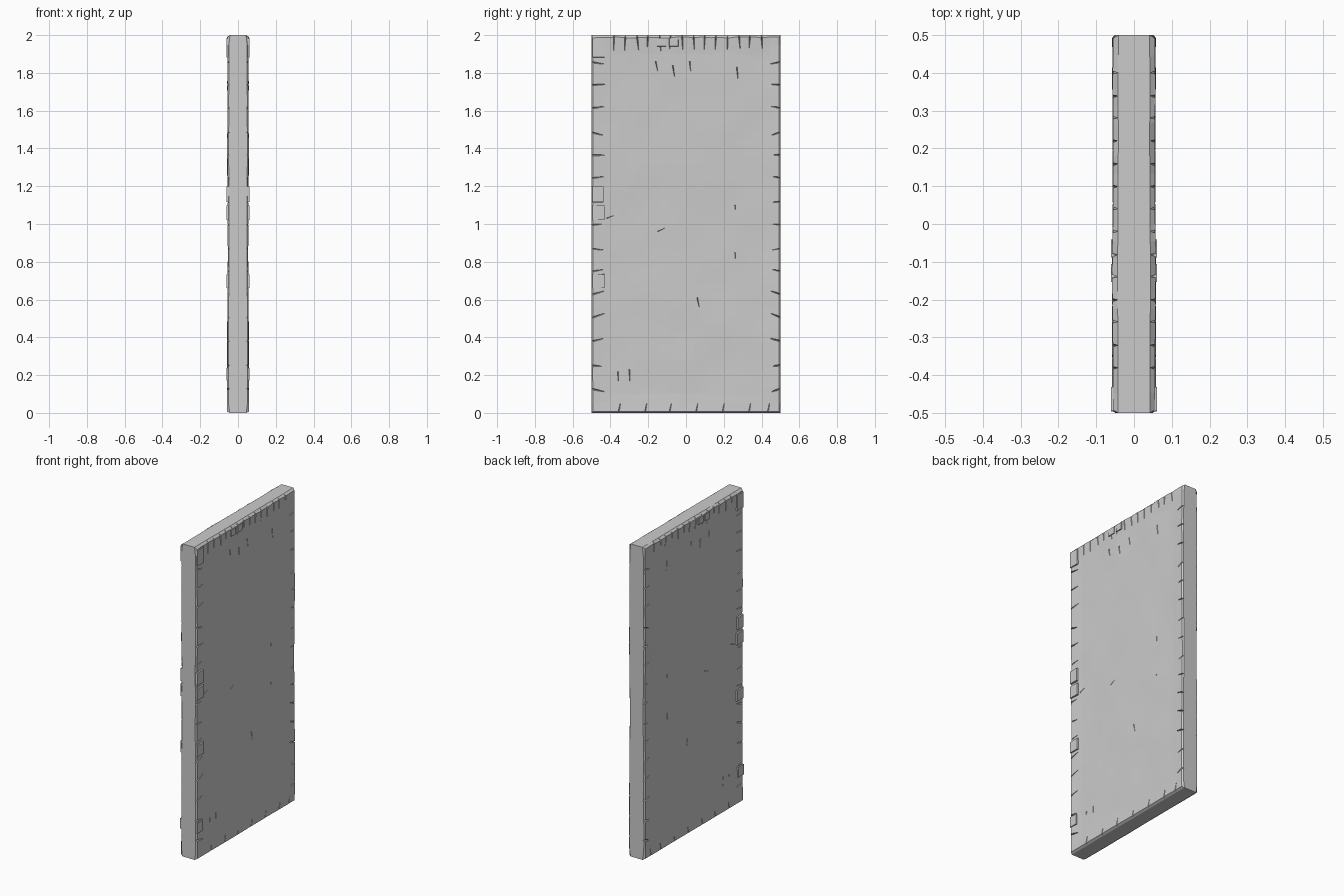
import bpy, bmesh, math, random
from mathutils import noise, Vector

if "Cube" in bpy.data.objects:
    bpy.data.objects.remove(bpy.data.objects["Cube"])

random.seed(4)
W, H = 0.5, 2.0
NY, NZ = 22, 44


def new_object(name, bm):
    bmesh.ops.recalc_face_normals(bm, faces=bm.faces)
    me = bpy.data.meshes.new(name)
    bm.to_mesh(me)
    bm.free()
    ob = bpy.data.objects.new(name, me)
    bpy.context.collection.objects.link(ob)
    return ob


def thickness(y, z):
    # half thickness: hollow middle, thicker worn rim
    edge = min(W - abs(y), z, H - z)
    rim = max(0.0, 1 - edge / 0.1)
    waist = 0.003 * math.exp(-((z - 0.95) / 0.3) ** 2)
    n = noise.noise(Vector((y * 5, z * 5, 2.3)))
    return 0.0525 + 0.0045 * rim - waist + 0.003 * n


# Worn slab: two uneven faces joined by chamfered sides
bm = bmesh.new()
rings = {}
for s in (-1, 1):
    grid = {}
    for i in range(NY + 1):
        for j in range(NZ + 1):
            y = -0.492 + 0.984 * i / NY
            z = 0.008 + 1.984 * j / NZ
            if 0 < i < NY and 0 < j < NZ:
                y += random.uniform(-0.01, 0.01)
                z += random.uniform(-0.01, 0.01)
            if j == NZ:
                z -= 0.008 * random.random()
            grid[i, j] = bm.verts.new((s * thickness(y, z), y, z))
    for i in range(NY):
        for j in range(NZ):
            bm.faces.new((grid[i, j], grid[i + 1, j], grid[i + 1, j + 1], grid[i, j + 1]))
    loop = ([(i, 0) for i in range(NY)] + [(NY, j) for j in range(NZ)]
            + [(i, NZ) for i in range(NY, 0, -1)] + [(0, j) for j in range(NZ, 0, -1)])
    ring = []
    for i, j in loop:
        v = grid[i, j].co
        y = math.copysign(W, v.y) if i in (0, NY) else v.y
        z = 0.0 if j == 0 else (H if j == NZ else v.z)
        drop = 0.014 if j in (0, NZ) else 0.007
        ring.append(bm.verts.new((v.x - s * drop, y, z)))
    for k in range(len(loop)):
        m = (k + 1) % len(loop)
        bm.faces.new((grid[loop[k]], grid[loop[m]], ring[m], ring[k]))
    rings[s] = ring
n = len(rings[1])
for k in range(n):
    m = (k + 1) % n
    bm.faces.new((rings[1][k], rings[1][m], rings[-1][m], rings[-1][k]))
slab = new_object("slab", bm)

# Edge nicks and surface scratches as tapered wedges
cut = bmesh.new()


def wedge(y0, z0, y1, z1, width, depth):
    a, b = Vector((0, y0, z0)), Vector((0, y1, z1))
    side = Vector((1, 0, 0)).cross(b - a).normalized() * width
    for s in (-1, 1):
        tri = []
        for p, d, k in ((a, depth, 1.0), (b, depth * 0.5, 0.6)):
            tri.append([cut.verts.new(p + side * k + Vector((s * 0.08, 0, 0))),
                        cut.verts.new(p - side * k + Vector((s * 0.08, 0, 0))),
                        cut.verts.new(p + Vector((s * (0.056 - d), 0, 0)))])
        p, q = tri
        cut.faces.new(p)
        cut.faces.new(q[::-1])
        for k in range(3):
            m = (k + 1) % 3
            cut.faces.new((p[k], q[k], q[m], p[m]))


for k in range(15):
    z = 0.13 + 0.1235 * k
    t = random.uniform(-0.02, 0.03)
    wedge(-0.51, z, -0.44 + random.uniform(-0.01, 0.01), z + t, 0.016, 0.012)
    wedge(0.51, z, 0.455 + random.uniform(-0.01, 0.01), z + t, 0.016, 0.012)
for k in range(14):
    y = -0.38 + 0.06 * k
    wedge(y, 2.01, y + random.uniform(-0.01, 0.01), 1.92 + random.uniform(-0.01, 0.02), 0.013, 0.014)
for y in (-0.36, -0.22, -0.09, 0.05, 0.19, 0.33, 0.43):
    wedge(y, -0.01, y + 0.012, 0.05, 0.012, 0.009)
for y, z, dy, dz in ((-0.16, 1.86, 0.01, -0.05), (-0.07, 1.84, 0.01, -0.06), (0.02, 1.86, 0.005, -0.05),
                     (0.27, 1.83, 0.005, -0.06), (0.06, 0.61, 0.01, -0.05), (0.26, 0.85, 0.002, -0.04),
                     (-0.36, 0.22, 0.002, -0.05), (-0.3, 0.23, 0.003, -0.06), (-0.15, 0.96, 0.04, 0.02),
                     (-0.42, 1.03, 0.05, 0.02), (0.26, 1.1, 0.003, -0.04)):
    wedge(y, z, y + dy, z + dz, 0.013, 0.013)
cutter = new_object("nick_cutter", cut)
cutter.hide_render = True
cutter.hide_viewport = True

mod = slab.modifiers.new("nicks", 'BOOLEAN')
mod.operation = 'DIFFERENCE'
mod.solver = 'EXACT'
mod.use_self = True
mod.object = cutter

# Raised edge stones, standing slightly proud on both faces
for k, (y0, y1, z0, z1) in enumerate((
        (-0.497, -0.43, 1.88, 1.985), (-0.498, -0.43, 1.02, 1.10), (-0.498, -0.435, 1.115, 1.2),
        (-0.498, -0.43, 0.66, 0.735), (-0.498, -0.44, 0.17, 0.24),
        (-0.155, -0.105, 1.94, 1.985), (-0.09, -0.04, 1.94, 1.985))):
    for s in (-1, 1):
        bm = bmesh.new()
        bmesh.ops.create_cube(bm, size=1)
        for v in bm.verts:
            out = v.co.x * s > 0
            shrink = 0.94 if out else 1.0
            v.co = Vector((s * (0.0615 if out else 0.045),
                           (y0 + y1) / 2 + v.co.y * (y1 - y0) * shrink,
                           (z0 + z1) / 2 + v.co.z * (z1 - z0) * shrink))
        new_object("edge_stone_%d_%s" % (k, "right" if s > 0 else "left"), bm)
